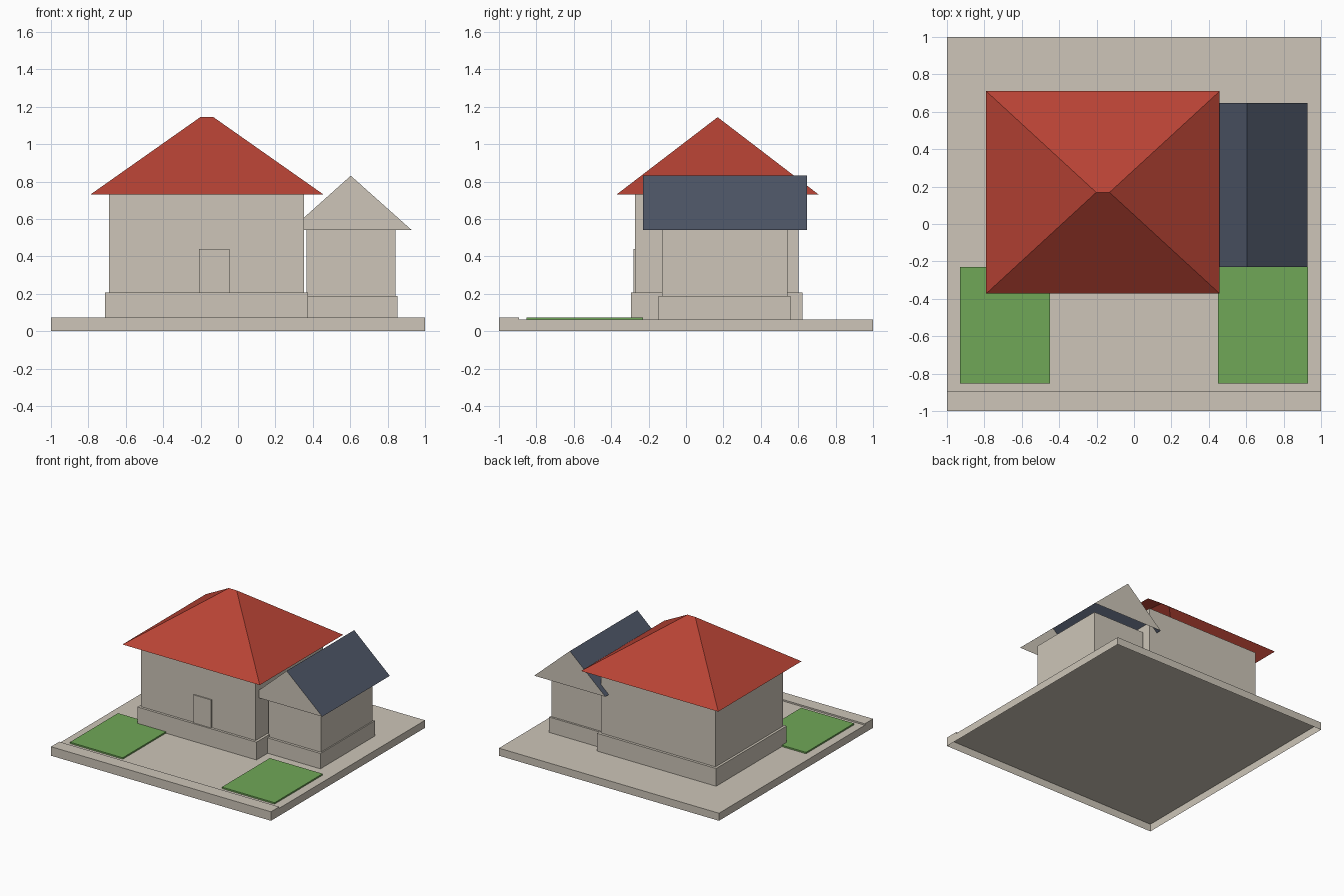
import bpy
import bmesh

cube = bpy.data.objects.get("Cube")
if cube:
    bpy.data.objects.remove(cube, do_unlink=True)


def material(name, rgb):
    mat = bpy.data.materials.new(name)
    mat.use_nodes = True
    mat.diffuse_color = (*rgb, 1)
    mat.node_tree.nodes["Principled BSDF"].inputs["Base Color"].default_value = (*rgb, 1)
    return mat


STONE = material("beige stone", (0.61, 0.56, 0.48))
RED = material("red roof tile", (0.48, 0.056, 0.035))
SLATE = material("blue slate", (0.074, 0.091, 0.132))
GREEN = material("lawn green", (0.16, 0.39, 0.096))


def add_object(name, bm, *mats):
    mesh = bpy.data.meshes.new(name)
    bm.to_mesh(mesh)
    bm.free()
    for mat in mats:
        mesh.materials.append(mat)
    obj = bpy.data.objects.new(name, mesh)
    bpy.context.collection.objects.link(obj)
    return obj


def box(name, x, y, z, mat):
    """Open-bottomed box from (low, high) ranges on each axis."""
    bm = bmesh.new()
    bmesh.ops.create_cube(bm, size=1)
    bm.normal_update()
    bottom = [f for f in bm.faces if f.normal.z < -0.5]
    bmesh.ops.delete(bm, geom=bottom, context="FACES_ONLY")
    for v in bm.verts:
        for i, (low, high) in enumerate((x, y, z)):
            v.co[i] = low if v.co[i] < 0 else high
    return add_object(name, bm, mat)


def roof(name, x, y, z, ridge_ends, *mats):
    """Open-bottomed roof shell: four eave corners rising to a ridge."""
    bm = bmesh.new()
    corners = [(x[0], y[0]), (x[1], y[0]), (x[1], y[1]), (x[0], y[1])]
    eaves = [bm.verts.new((cx, cy, z[0])) for cx, cy in corners]
    ridge = [bm.verts.new((rx, ry, z[1])) for rx, ry in ridge_ends]
    a, b, c, d = eaves
    r, s = ridge
    if ridge_ends[0][1] == ridge_ends[1][1]:      # ridge along x
        faces = [(a, b, s, r), (c, d, r, s), (b, c, s), (d, a, r)]
    else:                                         # ridge along y
        faces = [(b, c, s, r), (d, a, r, s), (a, b, r), (c, d, s)]
    for f in faces:
        bm.faces.new(f)
    bm.normal_update()
    # Upright gable faces take the last material, slopes the first
    for f in bm.faces:
        f.material_index = len(mats) - 1 if abs(f.normal.z) < 0.01 else 0
    return add_object(name, bm, *mats)


# Plot, hollow underneath, with a raised kerb and two lawns
GROUND = 0.062
box("ground_slab", (-1, 1), (-1, 1), (0, GROUND), STONE)
box("front_kerb", (-1, 1), (-1, -0.893), (GROUND, 0.074), STONE)
for side, x in (("right", (-0.93, -0.45)), ("left", (0.45, 0.93))):
    box(side + "_lawn", x, (-0.853, -0.23), (GROUND, 0.074), GREEN)

# Main house
box("house_plinth", (-0.71, 0.373), (-0.293, 0.623), (GROUND, 0.208), STONE)
box("house_walls", (-0.69, 0.352), (-0.273, 0.602), (0.208, 0.73), STONE)
box("front_door", (-0.208, -0.046), (-0.282, -0.273), (0.208, 0.438), STONE)
roof("house_roof", (-0.79, 0.458), (-0.372, 0.71), (0.73, 1.144),
     [(-0.202, 0.169), (-0.131, 0.169)], RED)

# Side annex
box("annex_plinth", (0.352, 0.853), (-0.148, 0.558), (GROUND, 0.188), STONE)
box("annex_walls", (0.365, 0.843), (-0.127, 0.542), (0.188, 0.542), STONE)
roof("annex_roof", (0.28, 0.927), (-0.23, 0.647), (0.542, 0.831),
     [(0.603, -0.23), (0.603, 0.647)], SLATE, STONE)
